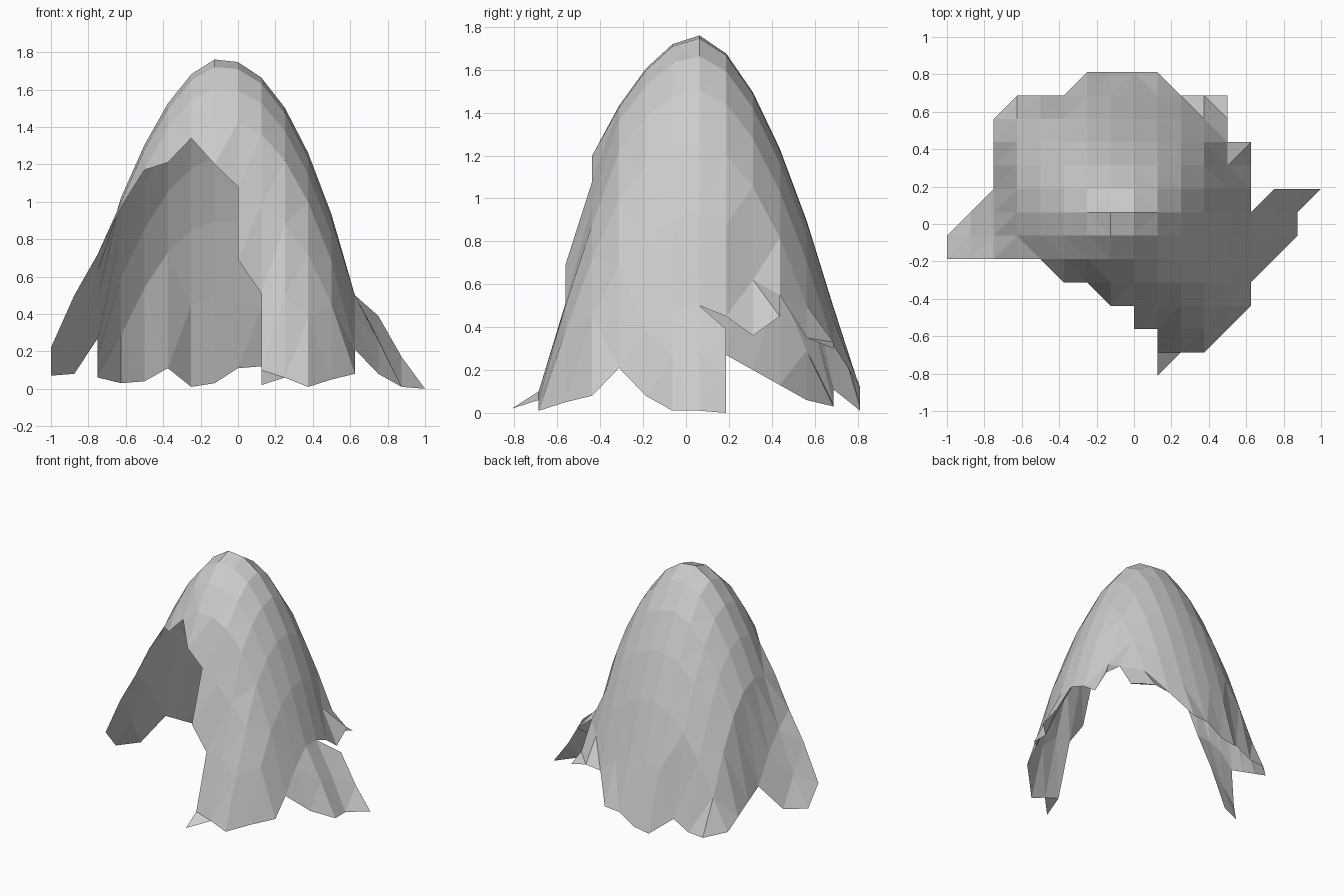
import bpy
import bmesh
from math import hypot

default_cube = bpy.data.objects.get("Cube")
if default_cube:
    bpy.data.objects.remove(default_cube, do_unlink=True)

STEP = 0.125
FRONT = -0.8125
PEAK = (-0.1, 0.05, 1.765)

# First and last column of the cloth in each row, front row first
ROW_SPANS = [(1, 1), (1, 3), (0, 4), (-1, 5), (-3, 5), (-8, 6), (-8, 7),
             (-7, 7), (-6, 8), (-6, 5), (-6, 5), (-6, 4), (-5, 4), (-2, 1)]

# Heights of the torn hem, by row and column
HEM = [
    {1: .02},
    {1: .1, 2: .06, 3: .01},
    {0: .69, 1: .51, 2: .5, 3: .38, 4: .05},
    {-1: 1.2, 0: 1.08, 1: .98, 2: .88, 3: .72, 4: .45, 5: .08},
    {-3: 1.21, -2: 1.34, 5: .21},
    {-8: .22, -7: .5, -6: .72, -5: .97, -4: 1.17, 5: .38, 6: .08},
    {-8: .07, -7: .3, -6: .62, 5: .5, 6: .26, 7: .01},
    {-7: .08, -6: .48, 5: .5, 6: .27, 7: .01},
    {-6: .27, 5: .45, 6: .39, 7: .17, 8: 0},
    {-6: .2, 4: .62, 5: .36},
    {-6: .13, 4: .55, 5: .45},
    {-6: .06, 4: .35},
    {-5: .03, -4: .04, -3: .11, 3: .33, 4: .3},
    {-2: .01, -1: .03, 0: .11, 1: .12},
]

# Corner cells left open, and one cell that keeps only its outer half
OPEN_CELLS = {(-1, 2), (0, 1), (4, 10), (5, 8)}
HALF_CELL = (5, 7)


def dome_height(x, y):
    """Rounded peak, fuller on its left side and steepest at the back."""
    dx, dy = x - PEAK[0], y - PEAK[1]
    dx = 0.967 * dx ** 1.23 if dx > 0 else 0.92 * dx
    dy *= 1.03 if dy > 0 else 0.84
    return max(PEAK[2] - 2.65 * hypot(dx, dy) ** 1.75, 0.02)


def add_cell(bm, points, column, row):
    """Fill one grid cell with one or two triangles."""
    keys = [(column, row), (column + 1, row),
            (column + 1, row + 1), (column, row + 1)]
    if keys[0] == HALF_CELL:
        keys.pop()
    corners = [points[key] for key in keys if key in points]
    if len(corners) == 3 and (column, row) not in OPEN_CELLS:
        bm.faces.new(corners)
    elif len(corners) == 4:
        a, b, c, d = corners
        if abs(a.co.z - c.co.z) < abs(b.co.z - d.co.z):
            triangles = [(a, b, c), (a, c, d)]
        else:
            triangles = [(a, b, d), (b, c, d)]
        for triangle in triangles:
            bm.faces.new(triangle)


# Draped cloth sheet
bm = bmesh.new()
points = {}
for row, (first, last) in enumerate(ROW_SPANS):
    for column in range(first, last + 1):
        x, y = column * STEP, FRONT + row * STEP
        z = HEM[row].get(column, dome_height(x, y))
        points[column, row] = bm.verts.new((x, y, z))

for row in range(len(ROW_SPANS) - 1):
    for column in range(-8, 8):
        add_cell(bm, points, column, row)

mesh = bpy.data.meshes.new("draped_cloth")
bm.to_mesh(mesh)
bm.free()
cloth = bpy.data.objects.new("draped_cloth", mesh)
bpy.context.collection.objects.link(cloth)

# Plain grey cloth
grey = bpy.data.materials.new("plain_grey")
grey.use_nodes = True
colour = (0.6, 0.6, 0.6, 1.0)
grey.diffuse_color = colour
grey.node_tree.nodes["Principled BSDF"].inputs["Base Color"].default_value = colour
mesh.materials.append(grey)
